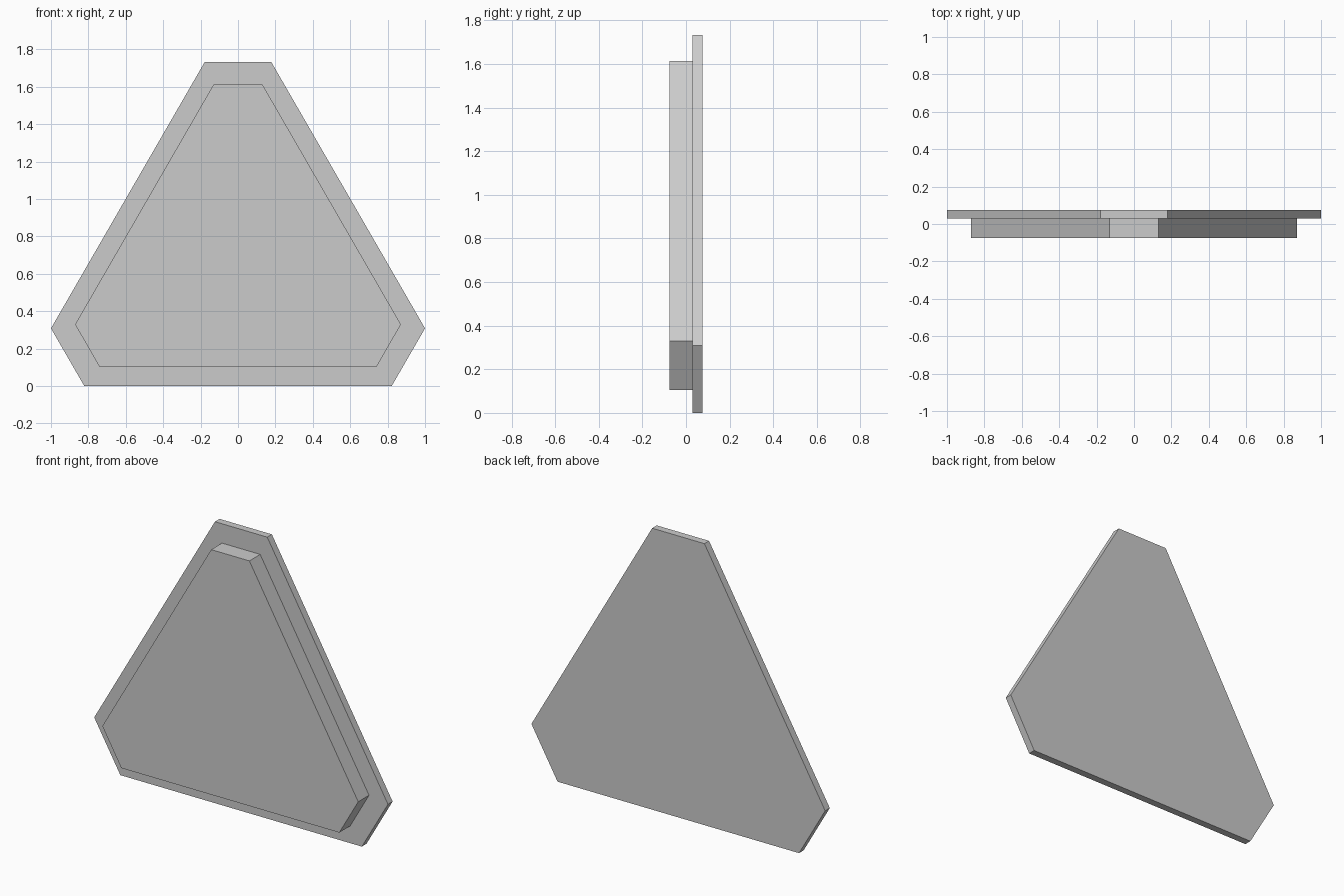
import bpy
import bmesh

cube = bpy.data.objects.get("Cube")
if cube:
    bpy.data.objects.remove(cube, do_unlink=True)

GREY = (0.6, 0.6, 0.6, 1.0)
grey = bpy.data.materials.new("light grey")
grey.use_nodes = True
grey.diffuse_color = GREY
grey.node_tree.nodes["Principled BSDF"].inputs["Base Color"].default_value = GREY


def slab(name, half_profile, y_front, y_back):
    """Mirror a half outline of (x, z) points and extrude it along y."""
    outline = half_profile + [(-x, z) for x, z in reversed(half_profile)]
    bm = bmesh.new()
    face = bm.faces.new([bm.verts.new((x, y_front, z)) for x, z in outline])
    extruded = bmesh.ops.extrude_face_region(bm, geom=[face], use_keep_orig=True)
    moved = [v for v in extruded["geom"] if isinstance(v, bmesh.types.BMVert)]
    bmesh.ops.translate(bm, verts=moved, vec=(0, y_back - y_front, 0))
    bmesh.ops.recalc_face_normals(bm, faces=bm.faces)
    mesh = bpy.data.meshes.new(name)
    bm.to_mesh(mesh)
    bm.free()
    mesh.materials.append(grey)
    obj = bpy.data.objects.new(name, mesh)
    bpy.context.collection.objects.link(obj)
    return obj


# Wide, thin plate at the back
slab("back_plate", [(0.822, 0), (1.0, 0.308), (0.178, 1.732)], 0.03, 0.075)

# Smaller, thicker panel on the front
slab("front_panel", [(0.742, 0.105), (0.871, 0.329), (0.13, 1.613)], -0.075, 0.03)
